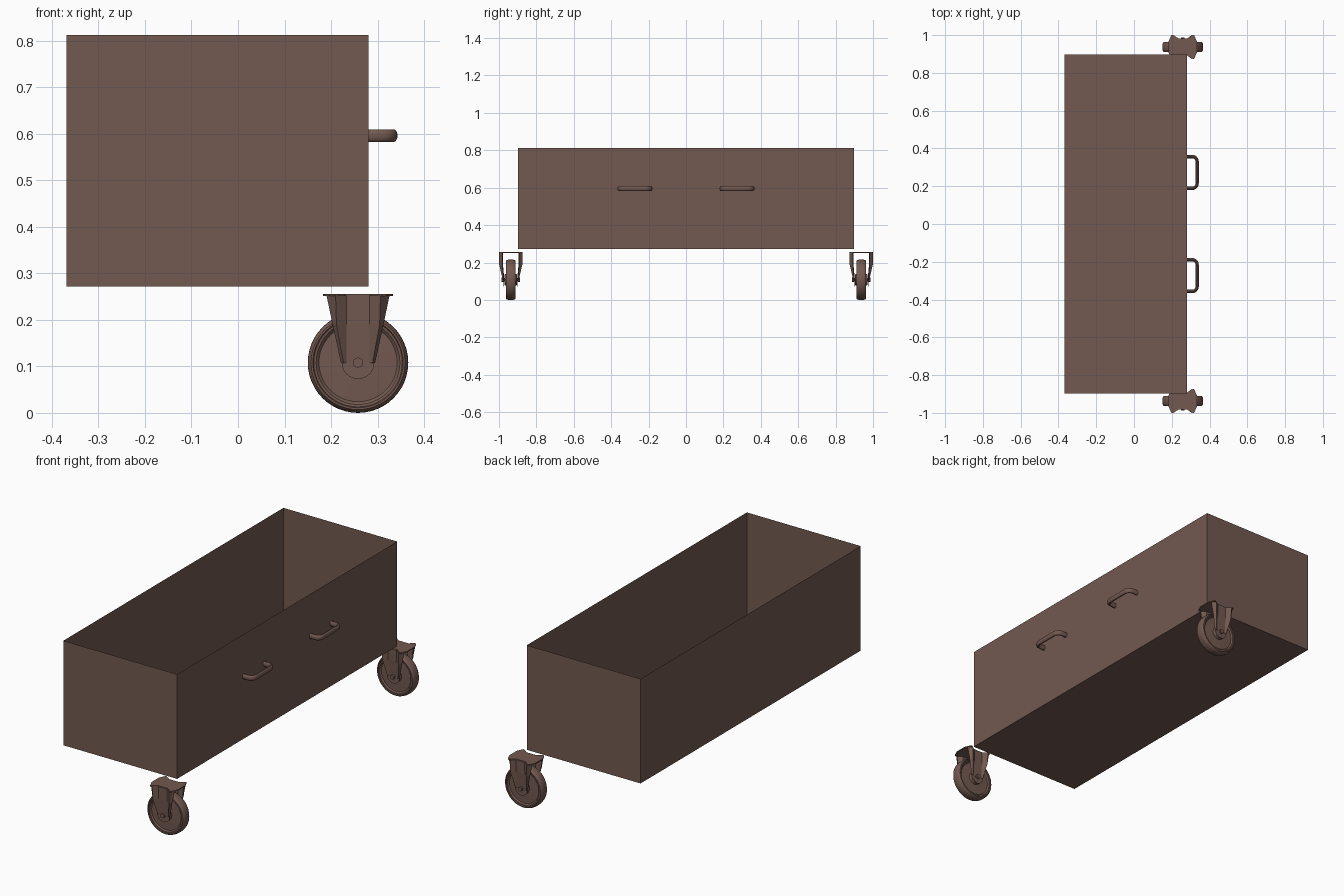
import bpy, bmesh
from math import sin, cos, pi
from mathutils import Matrix, Vector

if "Cube" in bpy.data.objects:
    bpy.data.objects.remove(bpy.data.objects["Cube"])

brown = bpy.data.materials.new("brown")
brown.diffuse_color = (0.17, 0.10, 0.08, 1)
brown.use_nodes = True
brown.node_tree.nodes["Principled BSDF"].inputs["Base Color"].default_value = brown.diffuse_color


def finish(name, bm, smooth=False, thickness=0):
    bmesh.ops.recalc_face_normals(bm, faces=bm.faces[:])
    me = bpy.data.meshes.new(name)
    bm.to_mesh(me)
    bm.free()
    me.materials.append(brown)
    ob = bpy.data.objects.new(name, me)
    bpy.context.collection.objects.link(ob)
    if thickness:
        mod = ob.modifiers.new("sheet", 'SOLIDIFY')
        mod.thickness = thickness
        mod.offset = 0
    if smooth:
        bpy.ops.object.select_all(action='DESELECT')
        bpy.context.view_layer.objects.active = ob
        ob.select_set(True)
        bpy.ops.object.shade_smooth_by_angle(angle=0.6)
    return ob


def loft(bm, rings, closed_ring=False, closed_loft=False):
    rows = [[bm.verts.new(p) for p in r] for r in rings]
    n = len(rows[0])
    for i in range(len(rows) - (0 if closed_loft else 1)):
        a, b = rows[i], rows[(i + 1) % len(rows)]
        for j in range(n if closed_ring else n - 1):
            k = (j + 1) % n
            bm.faces.new((a[j], a[k], b[k], b[j]))
    return rows


def lathe_y(name, profile, centre, steps=48):
    # closed (radius, y) profile turned around the wheel axis
    bm = bmesh.new()
    cx, cy, cz = centre
    rings = [[(cx + r * cos(t), cy + y, cz + r * sin(t)) for r, y in profile]
             for t in (2 * pi * i / steps for i in range(steps))]
    loft(bm, rings, True, True)
    return finish(name, bm, True)


def rod_y(name, r, y0, y1, x, z, sides):
    bm = bmesh.new()
    m = Matrix.Translation((x, (y0 + y1) / 2, z)) @ Matrix.Rotation(pi / 2, 4, 'X')
    bmesh.ops.create_cone(bm, cap_ends=True, segments=sides, radius1=r, radius2=r,
                          depth=abs(y1 - y0), matrix=m)
    return finish(name, bm, sides > 8)


# Open thin-walled box
bm = bmesh.new()
bmesh.ops.create_cube(bm, size=1, matrix=Matrix.Translation((-0.044, 0, 0.542))
                      @ Matrix.Diagonal((0.65, 1.796, 0.54, 1)))
top = [f for f in bm.faces if f.calc_center_median().z > 0.8]
bmesh.ops.delete(bm, geom=top, context='FACES_ONLY')
finish("drawer_box", bm)


# Pull handles: oval tube swept along a U with rounded corners
def handle(name, yc):
    xf, half, rad = 0.334, 0.084, 0.026
    path = [(Vector((0.281, yc - half)), Vector((1, 0)))]
    for sy, a0 in ((-1, 0), (1, pi / 2)):
        c = Vector((xf - rad, yc + sy * (half - rad)))
        for i in range(7):
            a = -pi / 2 + a0 + i * pi / 12
            path.append((c + rad * Vector((cos(a), sin(a))), Vector((-sin(a), cos(a)))))
    path.append((Vector((0.281, yc + half)), Vector((-1, 0))))
    rings = []
    for p, t in path:
        n = Vector((t.y, -t.x))
        rings.append([(p.x + n.x * 0.009 * cos(a), p.y + n.y * 0.009 * cos(a),
                       0.596 + 0.014 * sin(a))
                      for a in (2 * pi * k / 14 for k in range(14))])
    bm = bmesh.new()
    rows = loft(bm, rings, True)
    bm.faces.new(rows[0])
    bm.faces.new(rows[-1])
    finish(name, bm, True)


handle("handle_front", -0.273)
handle("handle_rear", 0.273)

# Wheel half profiles (radius, half width)
TYRE = [(0.094, 0.021), (0.097, 0.026), (0.101, 0.026), (0.105, 0.021), (0.1075, 0.012), (0.108, 0.004)]
HUB = [(0.010, 0.033), (0.026, 0.033), (0.030, 0.030), (0.033, 0.018),
       (0.084, 0.016), (0.090, 0.022), (0.096, 0.023)]
# Fork leg cross-section: web with flared flanges, (x, y out) at three heights
FORK = [
    (0.252, [(-0.066, 0.044), (-0.048, 0.061), (-0.025, 0.044), (0.025, 0.044), (0.048, 0.061), (0.066, 0.044)]),
    (0.190, [(-0.053, 0.044), (-0.046, 0.060), (-0.025, 0.043), (0.025, 0.043), (0.046, 0.060), (0.053, 0.044)]),
    (0.108, [(-0.035, 0.037), (-0.031, 0.041), (-0.025, 0.038), (0.025, 0.038), (0.031, 0.041), (0.035, 0.037)]),
]
PLATE = [(0.075, 0.030), (0.060, 0.063), (0.052, 0.063), (0.028, 0.044)]


def caster(tag, yc):
    x, z = 0.258, 0.108
    for name, prof in (("tyre_", TYRE), ("wheel_hub_", HUB)):
        lathe_y(name + tag, prof + [(r, -w) for r, w in reversed(prof)], (x, yc, z))
    # Waisted top plate
    q = PLATE + [(-a, b) for a, b in reversed(PLATE)]
    outline = q + [(a, -b) for a, b in reversed(q)]
    bm = bmesh.new()
    f = bm.faces.new([bm.verts.new((x + a, yc + b, 0.251)) for a, b in outline])
    up = bmesh.ops.extrude_face_region(bm, geom=[f])
    bmesh.ops.translate(bm, vec=(0, 0, 0.005),
                        verts=[v for v in up["geom"] if isinstance(v, bmesh.types.BMVert)])
    finish("caster_plate_" + tag, bm)
    # Fork legs with rounded ends and bolts
    for side, s in (("inner", -1), ("outer", 1)):
        bm = bmesh.new()
        loft(bm, [[(x + a, yc + s * b, h) for a, b in sec] for h, sec in FORK])
        finish(f"fork_{side}_{tag}", bm, thickness=0.004)
        rod_y(f"fork_end_{side}_{tag}", 0.035, yc + s * 0.035, yc + s * 0.039, x, z, 32)
        rod_y(f"axle_bolt_{side}_{tag}", 0.012, yc + s * 0.039, yc + s * 0.050, x, z, 6)
    rod_y("axle_" + tag, 0.010, yc - 0.039, yc + 0.039, x, z, 16)


caster("front", -0.937)
caster("rear", 0.937)
